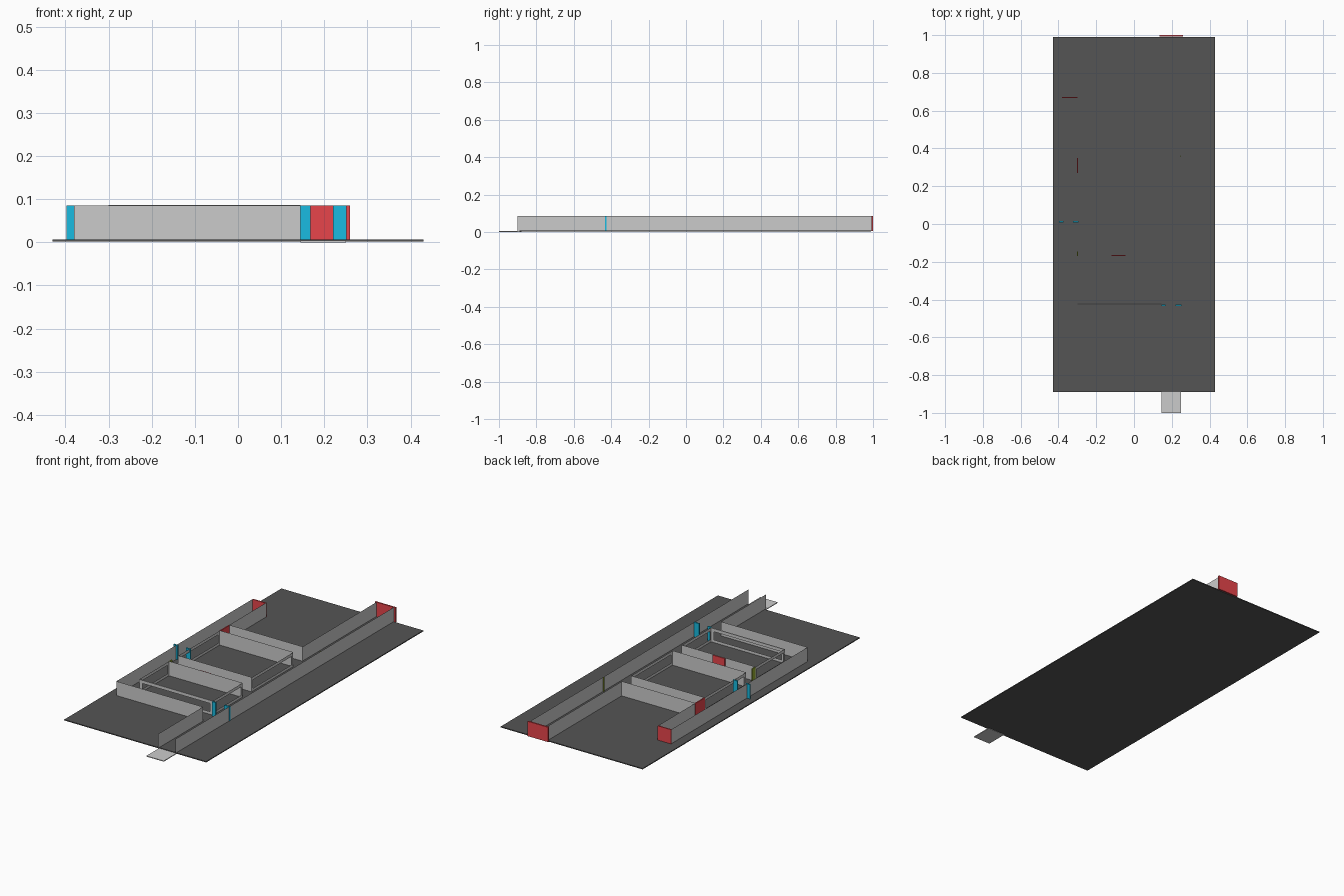
import bpy

if "Cube" in bpy.data.objects:
    bpy.data.objects.remove(bpy.data.objects["Cube"])

H0, H1 = 0.004, 0.085       # wall bottom and top
XL, XI, XA, XB = -0.38, -0.30, 0.145, 0.25   # outer left, inner left, hall left, hall right


def material(name, rgb):
    m = bpy.data.materials.new(name)
    m.diffuse_color = (*rgb, 1)
    m.use_nodes = True
    m.node_tree.nodes["Principled BSDF"].inputs["Base Color"].default_value = m.diffuse_color
    return m


DARK = material("dark_floor", (0.09, 0.09, 0.09))
RED = material("red", (0.8, 0.06, 0.07))
TEAL = material("teal", (0.01, 0.5, 0.75))
OLIVE = material("olive", (0.3, 0.4, 0.03))


def make(name, verts, faces, mat=None):
    me = bpy.data.meshes.new(name)
    me.from_pydata(verts, [], faces)
    ob = bpy.data.objects.new(name, me)
    bpy.context.collection.objects.link(ob)
    if mat:
        me.materials.append(mat)
    return ob


def box(name, x0, x1, y0, y1, z0, z1, mat=None):
    v = [(x, y, z) for x in (x0, x1) for y in (y0, y1) for z in (z0, z1)]
    f = [(0, 1, 3, 2), (4, 6, 7, 5), (0, 4, 5, 1), (2, 3, 7, 6), (0, 2, 6, 4), (1, 5, 7, 3)]
    return make(name, v, f, mat)


def wall(name, a, b, z0=H0, z1=H1):
    # single sheet standing between two floor points
    return make(name, [(*a, z0), (*b, z0), (*b, z1), (*a, z1)], [(0, 1, 2, 3)])


def window_wall(name, a, b):
    # sill, lintel and two narrow posts around an open window
    wall(name + "_sill", a, b, H0, 0.022)
    wall(name + "_lintel", a, b, 0.068, H1)
    lerp = lambda t: (a[0] + (b[0] - a[0]) * t, a[1] + (b[1] - a[1]) * t)
    wall(name + "_post_start", a, lerp(0.04), 0.022, 0.068)
    wall(name + "_post_end", lerp(0.96), b, 0.022, 0.068)


# Ground plate and the hall floor sticking out at the front
box("floor_plate", -0.43, 0.43, -0.89, 0.99, 0.002, 0.007, DARK)
box("hall_floor", XA, XB, -1.0, -0.88, 0.0, 0.004)

# Long hall on the right
wall("hall_right_wall", (XB, -0.9), (XB, 0.995))
wall("hall_left_wall_front", (XA, -0.9), (XA, -0.51))
wall("hall_left_wall_back", (XA, 0.35), (XA, 0.995))

# Left and front corridors
wall("corridor_outer_wall", (XL, -0.51), (XL, 0.67))
wall("corridor_front_wall", (XL, -0.51), (XA, -0.51))
wall("corridor_inner_wall", (XI, 0.35), (XI, 0.67))

# Cross walls between the rooms
for i, y in enumerate((-0.17, -0.09, 0.27, 0.35)):
    wall(f"cross_wall_{i}", (XI, y), (XA, y), H0, 0.087)

# Glazed sides of the two rooms
for room, y0, y1 in (("front_room", -0.425, -0.17), ("middle_room", -0.09, 0.27)):
    window_wall(room + "_left_window", (XI, y0), (XI, y1))
    window_wall(room + "_right_window", (XA, y0), (XA, y1))
window_wall("front_room_front_window", (XI, -0.425), (XA, -0.425))
box("front_room_window_rail", XI, XA, -0.427, -0.422, 0.068, H1)

# Red doors
box("hall_end_door", 0.135, 0.26, 0.992, 1.0, H0, H1, RED)
box("corridor_end_door", XL, XI, 0.667, 0.673, H0, H1, RED)
box("side_door", XI - 0.003, XI + 0.003, 0.27, 0.35, H0, H1, RED)
box("room_door", -0.12, -0.045, -0.172 + 0.003, -0.164, H0, H1, RED)

# Teal gate jambs across the halls
for name, y, spans in (("hall_gate", -0.43, ((0.145, 0.168), (0.22, 0.252))),
                       ("corridor_gate", 0.012, ((-0.398, -0.372), (-0.322, -0.295)))):
    for i, (x0, x1) in enumerate(spans):
        box(f"{name}_jamb_{i}", x0, x1, y - 0.004, y + 0.004, H0, H1, TEAL)

# Small olive jambs
box("passage_jamb", XI - 0.003, XI + 0.003, -0.17, -0.145, H0, H1, OLIVE)
box("hall_jamb", XB - 0.004, XB, 0.355, 0.362, H0, H1, OLIVE)
